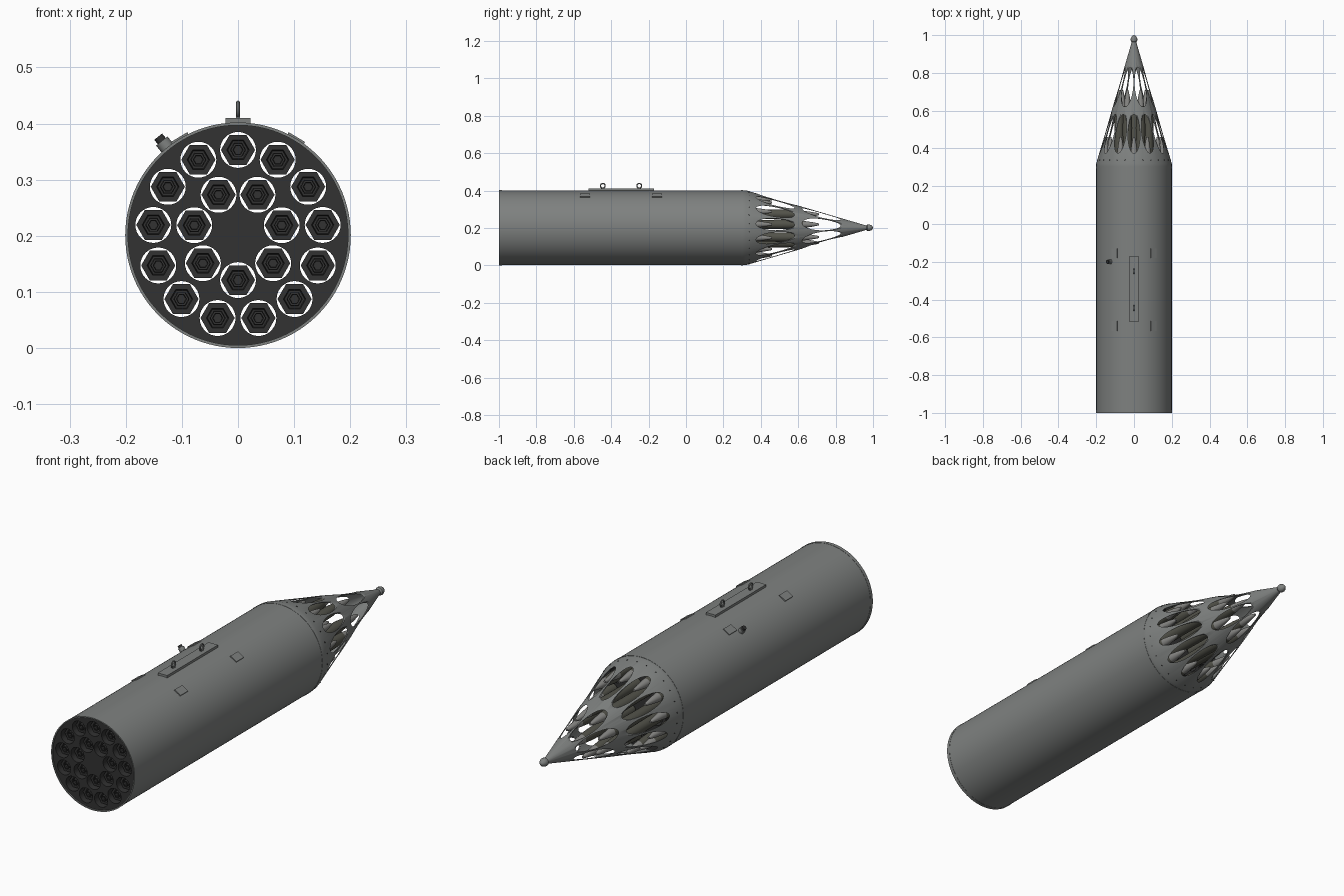
import bpy, bmesh
from math import sin, cos, pi, radians
from mathutils import Matrix, Vector

cube = bpy.data.objects.get("Cube")
if cube:
    bpy.data.objects.remove(cube)

R = 0.2                      # pod radius
CZ = 0.201                   # height of the pod axis
AXIS = Vector((0, 0, CZ))


def material(name, rgb):
    m = bpy.data.materials.new(name)
    m.use_nodes = True
    m.diffuse_color = (*rgb, 1)
    m.node_tree.nodes["Principled BSDF"].inputs["Base Color"].default_value = (*rgb, 1)
    return m


GREY = material("pod grey", (0.21, 0.22, 0.215))
DARK = material("dark metal", (0.032, 0.032, 0.032))
OLIVE = material("dark olive", (0.085, 0.085, 0.068))
STEEL = material("fuse steel", (0.24, 0.24, 0.23))


def add_object(name, mesh, mats, loc=(0, 0, 0)):
    ob = bpy.data.objects.new(name, mesh)
    bpy.context.collection.objects.link(ob)
    ob.location = loc
    if not mesh.materials:
        for m in mats:
            mesh.materials.append(m)
    return ob


def smooth(ob):
    bpy.ops.object.select_all(action='DESELECT')
    ob.select_set(True)
    bpy.context.view_layer.objects.active = ob
    bpy.ops.object.shade_smooth_by_angle(angle=radians(30))


def lathe(bm, profile, sides, mat=0):
    """Spin (y, radius) points around the y axis; radius 0 makes a pole."""
    rings = []
    for y, r in profile:
        n = sides if r else 1
        rings.append([bm.verts.new((r * cos(2 * pi * i / sides), y, r * sin(2 * pi * i / sides)))
                      for i in range(n)])
    for a, b in zip(rings, rings[1:]):
        for i in range(sides):
            j = (i + 1) % sides
            quad = [a[i % len(a)], a[j % len(a)], b[j % len(b)], b[i % len(b)]]
            f = bm.faces.new(list(dict.fromkeys(quad)))
            f.material_index = mat


def finish(bm, name):
    bmesh.ops.recalc_face_normals(bm, faces=bm.faces[:])
    mesh = bpy.data.meshes.new(name)
    bm.to_mesh(mesh)
    bm.free()
    return mesh


def turned(name, profile, sides, mat, loc=AXIS):
    bm = bmesh.new()
    lathe(bm, profile, sides)
    ob = add_object(name, finish(bm, name), [mat], loc)
    smooth(ob)
    return ob


def on_skin(angle, y, r=R):
    """Matrix whose local z points outward from the pod surface."""
    a = radians(angle)
    rot = Matrix.Rotation(pi / 2 - a, 4, 'Y')
    return Matrix.Translation(AXIS + Vector((r * cos(a), y, r * sin(a)))) @ rot


def box(name, matrix, size, mat):
    bm = bmesh.new()
    bmesh.ops.create_cube(bm, size=1, matrix=matrix @ Matrix.Diagonal((*size, 1)))
    return add_object(name, finish(bm, name), [mat])


# Tube layout: an outer ring of 13 and an inner ring of 7
def ring(count, radius, start):
    return [(radius * cos(start + 2 * pi * i / count), radius * sin(start + 2 * pi * i / count))
            for i in range(count)]


outer_tubes = ring(13, 0.152, pi / 2)
inner_tubes = ring(7, 0.08, -pi / 2)

# Cutter for all tubes
bm = bmesh.new()
for x, z in outer_tubes + inner_tubes:
    old = set(bm.verts)
    lathe(bm, [(-1.1, 0), (-1.1, 0.032), (1.1, 0.032), (1.1, 0)], 32)
    bmesh.ops.translate(bm, verts=[v for v in bm.verts if v not in old], vec=(x, 0, z))
cutter = add_object("tube_cutter", finish(bm, "tube_cutter"), [], AXIS)
cutter.hide_render = True


def cut_tubes(ob):
    mod = ob.modifiers.new("tubes", 'BOOLEAN')
    mod.operation = 'DIFFERENCE'
    mod.solver = 'EXACT'
    mod.object = cutter
    bpy.context.view_layer.update()
    ob.data = bpy.data.meshes.new_from_object(
        ob.evaluated_get(bpy.context.evaluated_depsgraph_get()))
    ob.modifiers.clear()
    smooth(ob)


# Outer skin with a rear rim and a front band
turned("pod_body", [(-0.98, 0.196), (-1, 0.196), (-1, 0.201), (-0.985, 0.201), (-0.985, R),
                    (0.295, R), (0.295, 0.201), (0.305, 0.201), (0.305, 0.196)], 96, GREY)

# Drilled core with the launch tubes
core = turned("tube_core", [(-0.995, 0), (-0.995, 0.197), (0.3, 0.197), (0.3, 0)], 96, DARK)
cut_tubes(core)

# Thin nose cone pierced by the tubes
cone = turned("nose_cone", [(0.92, 0), (0.92, 0.021), (0.32, 0.196), (0.304, 0.196), (0.304, R),
                            (0.32, R), (0.97, 0.01), (0.97, 0)], 96, GREY)
cut_tubes(cone)
bpy.data.objects.remove(cutter)

# Rounded tip
turned("nose_tip", [(0.964, 0), (0.964, 0.012), (0.97, 0.017), (0.98, 0.018), (0.99, 0.014),
                    (0.997, 0.007), (1, 0)], 24, GREY)

# Rivets around the cone base
bm = bmesh.new()
for i in range(26):
    m = on_skin(i * 360 / 26 + 90, 0.338, 0.195) @ Matrix.Rotation(radians(-16), 4, 'X')
    bmesh.ops.create_cone(bm, cap_ends=True, segments=8, radius1=0.003, radius2=0.002,
                          depth=0.003, matrix=m)
add_object("cone_rivets", finish(bm, "cone_rivets"), [DARK])


# Rockets: hexagonal tail with nested nozzle, olive body, steel fuse
def rocket_mesh(name, tip):
    bm = bmesh.new()
    lathe(bm, [(-0.955, 0), (-0.955, 0.008), (-0.98, 0.009), (-0.98, 0.013), (-0.955, 0.014),
               (-0.955, 0.018), (-0.972, 0.02), (-0.972, 0.0305), (-0.9, 0.0305), (-0.9, 0.02)], 6, 0)
    lathe(bm, [(-0.9, 0), (-0.9, 0.024), (tip - 0.3, 0.024), (tip - 0.2, 0.0255),
               (tip - 0.13, 0.0235), (tip - 0.085, 0.019)], 20, 1)
    lathe(bm, [(tip - 0.085, 0.019), (tip - 0.04, 0.013), (tip - 0.012, 0.008),
               (tip, 0.005), (tip, 0)], 20, 2)
    return finish(bm, name)


for label, tubes, tip in (("outer", outer_tubes, 0.46), ("inner", inner_tubes, 0.71)):
    mesh = rocket_mesh(label + "_rocket", tip)
    for i, (x, z) in enumerate(tubes):
        ob = add_object(f"{label}_rocket_{i + 1}", mesh, [DARK, OLIVE, STEEL],
                        AXIS + Vector((x, 0, z)))
    smooth(ob)

# Suspension plate with two lug rings
box("suspension_plate", on_skin(90, -0.345, 0.203), (0.045, 0.35, 0.012), GREY)
for name, y in (("rear_lug", -0.445), ("front_lug", -0.25)):
    bpy.ops.mesh.primitive_torus_add(location=(0, y, 0.425), rotation=(0, pi / 2, 0),
                                     major_radius=0.0125, minor_radius=0.0035,
                                     major_segments=24, minor_segments=8)
    lug = bpy.context.object
    lug.name = name
    lug.data.materials.append(GREY)
    smooth(lug)
    box(name + "_foot", on_skin(90, y, 0.209), (0.008, 0.016, 0.006), GREY)

# Sway brace pads on both shoulders
for side, angle in (("left", 59), ("right", 121)):
    for end, y in (("rear", -0.54), ("front", -0.155)):
        box(f"{side}_{end}_pad", on_skin(angle, y, 0.2), (0.034, 0.052, 0.008), GREY)

# Electrical connector on the right shoulder
bm = bmesh.new()
for r, h, mat in ((0.013, 0.016, 0), (0.009, 0.026, 1)):
    res = bmesh.ops.create_cone(bm, cap_ends=True, segments=20, radius1=r, radius2=r, depth=h,
                                matrix=on_skin(129, -0.2, 0.2 + h / 2))
    for f in {f for v in res["verts"] for f in v.link_faces}:
        f.material_index = mat
smooth(add_object("connector", finish(bm, "connector"), [GREY, DARK]))
